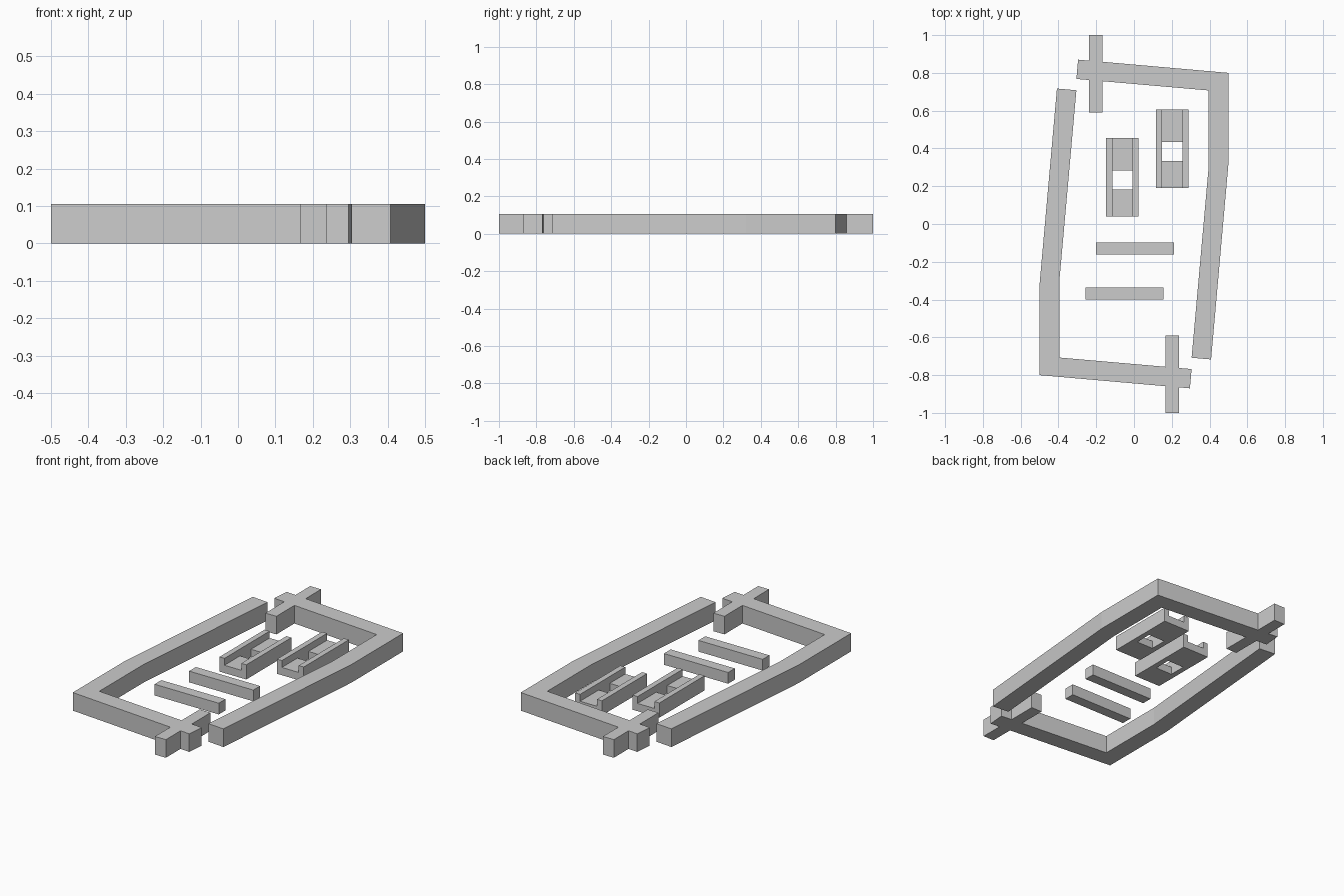
import bpy
import bmesh
from math import pi
from mathutils import Matrix

cube = bpy.data.objects.get("Cube")
if cube:
    bpy.data.objects.remove(cube, do_unlink=True)

GREY = (0.6, 0.6, 0.6, 1.0)
grey = bpy.data.materials.new("plain grey")
grey.use_nodes = True
grey.diffuse_color = GREY
grey.node_tree.nodes["Principled BSDF"].inputs["Base Color"].default_value = GREY

WALL_H, BAR_H, RAIL_H, FLOOR_H = 0.105, 0.065, 0.085, 0.045


def prism(bm, outline, height):
    """Extrude a flat outline up from the ground."""
    base = bm.faces.new([bm.verts.new((x, y, 0)) for x, y in outline])
    top = bmesh.ops.extrude_face_region(bm, geom=[base])["geom"]
    verts = [v for v in top if isinstance(v, bmesh.types.BMVert)]
    bmesh.ops.translate(bm, verts=verts, vec=(0, 0, height))


def box(bm, x0, x1, y0, y1, height):
    prism(bm, [(x0, y0), (x1, y0), (x1, y1), (x0, y1)], height)


def finish(name, bm, turned=False):
    if turned:
        bmesh.ops.transform(bm, matrix=Matrix.Rotation(pi, 4, "Z"), verts=bm.verts)
    bmesh.ops.recalc_face_normals(bm, faces=bm.faces)
    mesh = bpy.data.meshes.new(name)
    bm.to_mesh(mesh)
    bm.free()
    mesh.materials.append(grey)
    obj = bpy.data.objects.new(name, mesh)
    bpy.context.collection.objects.link(obj)
    return obj


# Two interlocking border walls, each with a short crossing post
wall = [(0.5, 0.8), (0.5, 0.32), (0.408, -0.717), (0.305, -0.708), (0.395, 0.3),
        (0.395, 0.707), (-0.305, 0.768), (-0.296, 0.87)]
for side, turned in (("left", False), ("right", True)):
    bm = bmesh.new()
    prism(bm, wall, WALL_H)
    finish(side + "_border_wall", bm, turned)
    bm = bmesh.new()
    box(bm, -0.237, -0.167, 0.59, 1.0, WALL_H)
    finish(side + "_crossing_post", bm, turned)

# Low cross bars
for name, x, y in (("rear_bar", 0.005, -0.13), ("front_bar", -0.05, -0.368)):
    bm = bmesh.new()
    box(bm, x - 0.206, x + 0.206, y - 0.031, y + 0.031, BAR_H)
    finish(name, bm)

# Channels: two rails with a floor that is open in the middle
for name, x, y in (("right_channel", -0.061, 0.247), ("left_channel", 0.202, 0.398)):
    bm = bmesh.new()
    for s in (-1, 1):
        a, b = sorted((s * 0.054, s * 0.086))
        box(bm, x + a, x + b, y - 0.207, y + 0.207, RAIL_H)
    box(bm, x - 0.054, x + 0.054, y - 0.207, y - 0.065, FLOOR_H)
    box(bm, x - 0.054, x + 0.054, y + 0.036, y + 0.207, FLOOR_H)
    finish(name, bm)
